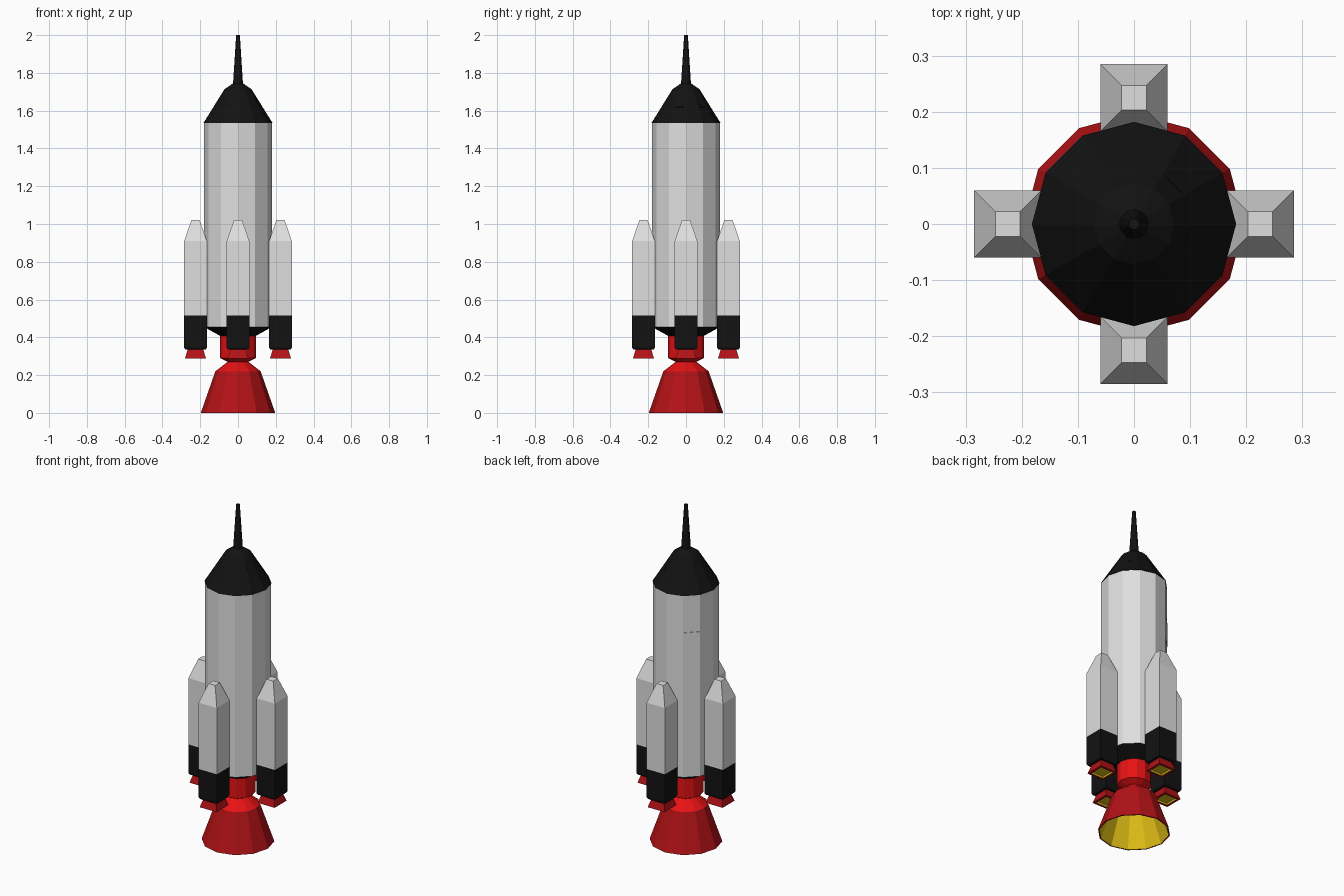
import bpy, bmesh, math
from mathutils import Matrix

if "Cube" in bpy.data.objects:
    bpy.data.objects.remove(bpy.data.objects["Cube"])


def material(name, rgb):
    m = bpy.data.materials.new(name)
    m.diffuse_color = (*rgb, 1)
    m.use_nodes = True
    m.node_tree.nodes["Principled BSDF"].inputs["Base Color"].default_value = m.diffuse_color
    return m


GREY = material("light grey", (0.74, 0.74, 0.74))
BLACK = material("black", (0.006, 0.006, 0.006))
RED = material("bright red", (0.8, 0.006, 0.007))
DARK_RED = material("dark red", (0.45, 0.006, 0.008))
YELLOW = material("yellow", (0.75, 0.52, 0.008))


def lathe(name, profile, colours, sides=12, turn=0.0, centre=(0, 0)):
    """Revolve (radius, z) points; one colour per profile segment."""
    bm = bmesh.new()
    rings = []
    for r, z in profile:
        if r == 0:
            rings.append([bm.verts.new((centre[0], centre[1], z))] * sides)
            continue
        ring = []
        for i in range(sides):
            a = turn + 2 * math.pi * i / sides
            ring.append(bm.verts.new((centre[0] + r * math.cos(a),
                                      centre[1] + r * math.sin(a), z)))
        rings.append(ring)
    mats = list(dict.fromkeys(colours))
    for lower, upper, colour in zip(rings, rings[1:], colours):
        for i in range(sides):
            j = (i + 1) % sides
            corners = [lower[i], lower[j], upper[j], upper[i]]
            face = bm.faces.new(list(dict.fromkeys(corners)))
            face.material_index = mats.index(colour)
    bmesh.ops.recalc_face_normals(bm, faces=bm.faces)
    return finish(name, bm, mats)


def finish(name, bm, mats):
    mesh = bpy.data.meshes.new(name)
    bm.to_mesh(mesh)
    bm.free()
    for m in mats:
        mesh.materials.append(m)
    ob = bpy.data.objects.new(name, mesh)
    bpy.context.collection.objects.link(ob)
    return ob


def plate(name, azimuth, r, z, width, height, tilt, colour):
    """Thin panel lying on a side of the hull."""
    bm = bmesh.new()
    bmesh.ops.create_cube(bm, size=1)
    place = (Matrix.Rotation(math.radians(azimuth), 4, 'Z')
             @ Matrix.Translation((r, 0, z))
             @ Matrix.Rotation(-math.radians(tilt), 4, 'Y')
             @ Matrix.Diagonal((0.006, width, height, 1)))
    bmesh.ops.transform(bm, matrix=place, verts=bm.verts)
    return finish(name, bm, [colour])


# Hull with black tapered underside
lathe("hull", [(0, 0.405), (0.09, 0.405), (0.18, 0.455), (0.18, 1.535), (0, 1.535)],
      [BLACK, BLACK, GREY, GREY])

# Nose cone and spire
lathe("nose_cone", [(0, 1.536), (0.182, 1.536), (0.072, 1.713), (0.026, 1.745),
                    (0.01, 2.0), (0, 2.0)], [BLACK] * 5)

# Hatch on the hull and windows in the nose
plate("hatch", 135, 0.174, 1.245, 0.085, 0.145, 0, GREY)
for azimuth in (-15, 45):
    plate("nose_window", azimuth, 0.111, 1.64, 0.04, 0.055, 31.7, BLACK)

# Engine neck and bell throat
lathe("engine_neck", [(0, 0.41), (0.094, 0.41), (0.094, 0.29), (0.055, 0.27),
                      (0.12, 0.22), (0, 0.22)], [RED] * 5)

# Main engine bell, hollow and yellow inside
lathe("engine_bell", [(0, 0.22), (0.12, 0.22), (0.197, 0), (0.19, 0),
                      (0.112, 0.212), (0, 0.212)],
      [DARK_RED, DARK_RED, DARK_RED, YELLOW, YELLOW])

# Four square side boosters with small nozzles
K = math.sqrt(2)  # half width to corner radius
body = [(0, 0.335), (0.054, 0.335), (0.06, 0.345), (0.06, 0.515),
        (0.06, 0.91), (0.022, 1.02), (0, 1.02)]
nozzle = [(0, 0.34), (0.04, 0.34), (0.056, 0.287), (0.042, 0.287), (0.038, 0.296), (0, 0.296)]
for i in range(4):
    a = i * math.pi / 2
    centre = (0.225 * math.cos(a), 0.225 * math.sin(a))
    lathe("booster", [(r * K, z) for r, z in body],
          [BLACK, BLACK, BLACK, GREY, GREY, GREY], 4, math.pi / 4, centre)
    lathe("booster_nozzle", [(r * K, z) for r, z in nozzle],
          [DARK_RED, DARK_RED, DARK_RED, YELLOW, YELLOW], 4, math.pi / 4, centre)
